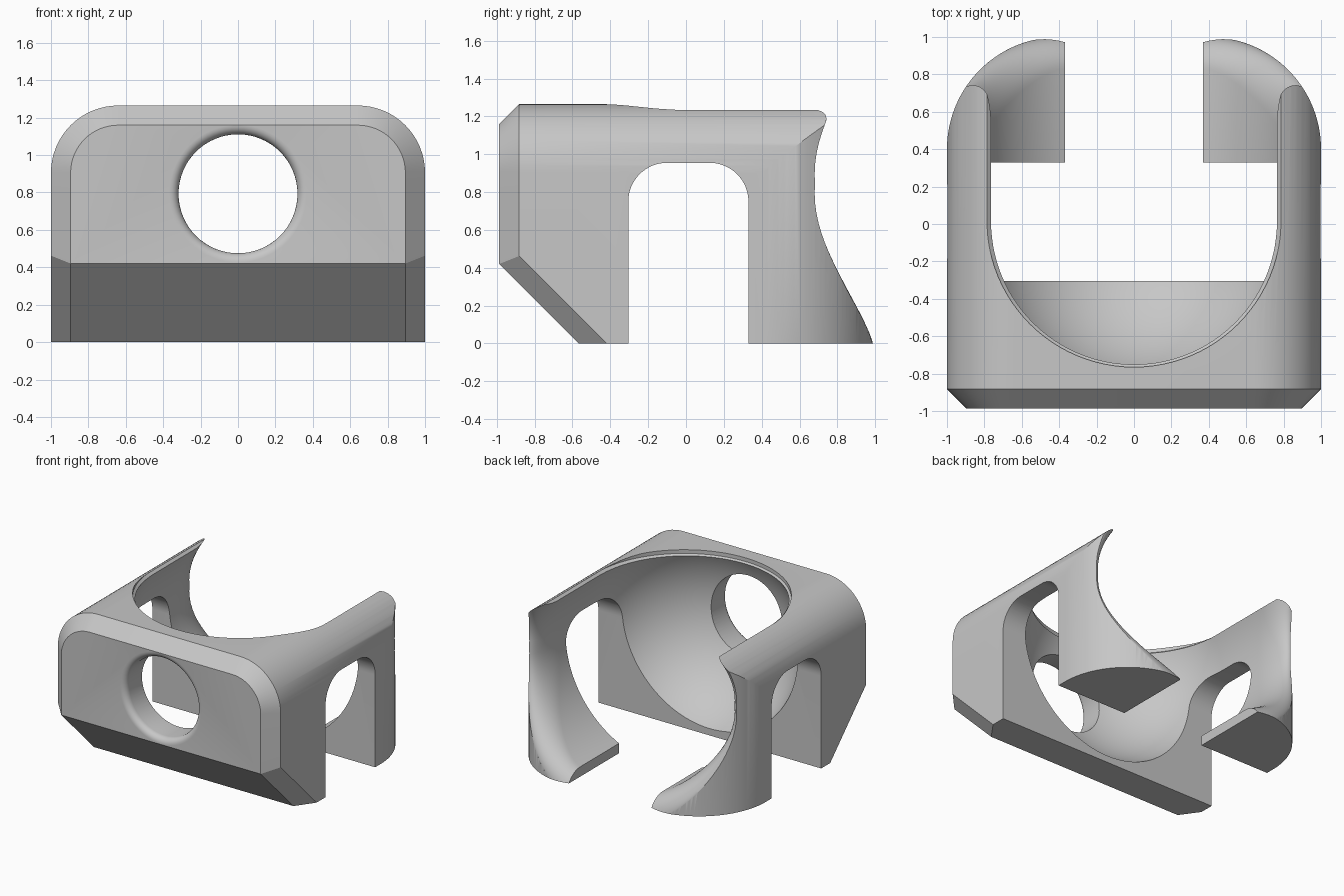
import bpy, bmesh
from math import sin, cos, pi, sqrt
from mathutils import Vector

if "Cube" in bpy.data.objects:
    bpy.data.objects.remove(bpy.data.objects["Cube"])


def loft(name, rings):
    """Skin matching rings of points and cap both ends."""
    bm = bmesh.new()
    loops = [[bm.verts.new(p) for p in ring] for ring in rings]
    n = len(loops[0])
    for a, b in zip(loops, loops[1:]):
        for i in range(n):
            j = (i + 1) % n
            bm.faces.new((a[i], a[j], b[j], b[i]))
    bm.faces.new(loops[0])
    bm.faces.new(loops[-1])
    bmesh.ops.recalc_face_normals(bm, faces=bm.faces)
    mesh = bpy.data.meshes.new(name)
    bm.to_mesh(mesh)
    bm.free()
    obj = bpy.data.objects.new(name, mesh)
    bpy.context.collection.objects.link(obj)
    return obj


def rounded_top(half, radius, low, high, steps=16):
    """Upright outline with two rounded upper corners."""
    right = [(half - radius + radius * cos(t), high - radius + radius * sin(t))
             for t in [pi / 2 * i / steps for i in range(steps + 1)]]
    right.insert(0, (half, low))
    return right + [(-x, z) for x, z in reversed(right)]


def slice_off(obj, point, normal):
    """Remove everything on the normal's side of a plane and close the cut."""
    bm = bmesh.new()
    bm.from_mesh(obj.data)
    cut = bmesh.ops.bisect_plane(bm, geom=bm.verts[:] + bm.edges[:] + bm.faces[:], dist=1e-5,
                                 plane_co=point, plane_no=normal, clear_outer=True)
    edges = [e for e in cut["geom_cut"] if isinstance(e, bmesh.types.BMEdge)]
    bmesh.ops.holes_fill(bm, edges=edges)
    bmesh.ops.recalc_face_normals(bm, faces=bm.faces)
    bm.to_mesh(obj.data)
    bm.free()


def boolean(obj, cutter, operation):
    cutter.hide_render = True
    mod = obj.modifiers.new("cut", "BOOLEAN")
    mod.object, mod.operation, mod.solver = cutter, operation, "EXACT"
    bpy.context.view_layer.objects.active = obj
    bpy.ops.object.modifier_apply(modifier=mod.name)
    bpy.data.objects.remove(cutter)


# Block with rounded upper edges and a chamfered front
FRONT, CHAMFER = -0.987, 0.105
outer = rounded_top(1, 0.36, 0, 1.265)
inset = rounded_top(1 - CHAMFER, 0.36 - CHAMFER, 0, 1.265 - CHAMFER)
body = loft("housing", [[(x, FRONT, z) for x, z in inset],
                        [(x, FRONT + CHAMFER, z) for x, z in outer],
                        [(x, 1.1, z) for x, z in outer]])

# Sloping underside of the front and its side chamfers
corner = Vector((1 - CHAMFER, FRONT, 0.42))
slope = Vector((0, 0.42, -0.42))
slice_off(body, corner, (0, -1, -1))
for s in (1, -1):
    p = Vector((s * corner.x, corner.y, corner.z))
    across = Vector((s, -0.42, 0)) - (p + slope)
    normal = slope.cross(across)
    slice_off(body, p, normal if normal.x * s > 0 else -normal)

# Rounded back corners in plan
ARC, ARC_Y = 0.6, 0.4
plan = [(x, y + ARC_Y) for x, y in rounded_top(1, ARC, -2, ARC, 32)]
boolean(body, loft("plan_cutter", [[(x, y, z) for x, y in plan] for z in (-1, 2)]), "INTERSECT")

# Hollow: ball-shaped front running into a round tunnel with a rounded-over back edge
R, MID_Y, MID_Z = 0.85, 0.01, 0.845
section = [(sin(t), -cos(t)) for t in [2 * pi * i / 112 for i in range(112)]]


def back_ring(tau):
    """One step of the rounded back edge, longer where the outer wall runs shallow."""
    ring = []
    for u, w in section:
        flare = 0.08 + 0.09 * abs(w) ** 1.3
        x = max(0, (R + flare) * abs(u) - (1 - ARC))
        edge = ARC_Y + sqrt(ARC * ARC - x * x)
        reach = 0.17 + 0.1 * max(0, 2 * abs(u) - 1)
        r = R + flare * (1 - cos(tau))
        ring.append((u * r, edge - reach * (1 - sin(tau)), MID_Z + w * r))
    return ring


rings = [[(u * R * sin(a), MID_Y - R * cos(a), MID_Z + w * R * sin(a)) for u, w in section]
         for a in [0.002] + [pi / 2 * i / 32 for i in range(1, 33)]]
rings += [back_ring(pi / 2 * i / 14) for i in range(15)]
rings.append([(x, 1.5, z) for x, y, z in rings[-1]])
boolean(body, loft("hollow_cutter", rings), "DIFFERENCE")


# Open top with a narrow sloping rim
def rim_ring(r, z):
    arc = [(r * cos(t), 0.022 - r * sin(t), z) for t in [pi * i / 48 for i in range(49)]]
    return [(r, 1.5, z)] + arc + [(-r, 1.5, z)]


boolean(body, loft("rim_cutter", [rim_ring(r, z) for r, z in
                                  ((0.765, 1.1), (0.765, 1.217), (0.787, 1.235), (0.787, 1.6))]),
        "DIFFERENCE")

# Arched side openings
arch = rounded_top(0.3175, 0.205, -0.5, 0.955)
boolean(body, loft("arch_cutter", [[(x, y + 0.0125, z) for y, z in arch] for x in (-2, 2)]),
        "DIFFERENCE")

# Gap between the back legs
gap = [(-0.37, -0.5), (0.37, -0.5), (0.37, 2), (-0.37, 2)]
boolean(body, loft("gap_cutter", [[(x, y, z) for x, z in gap] for y in (0.2, 2)]), "DIFFERENCE")

# Round front hole with a softened outer rim
HOLE, HOLE_Z, FILLET = 0.318, 0.793, 0.05
circle = [2 * pi * i / 64 for i in range(64)]


def hole_ring(r, y):
    return [(r * cos(t), y, HOLE_Z + r * sin(t)) for t in circle]


lens = [hole_ring(HOLE + FILLET, FRONT - 0.1)]
lens += [hole_ring(HOLE + FILLET * (1 - sin(t)), FRONT + FILLET * (1 - cos(t)))
         for t in [pi / 2 * i / 6 for i in range(7)]]
lens.append(hole_ring(HOLE, -0.45))
boolean(body, loft("hole_cutter", lens), "DIFFERENCE")

# Plain grey finish
grey = bpy.data.materials.new("grey")
grey.use_nodes = True
colour = (0.57, 0.57, 0.57, 1)
grey.diffuse_color = colour
grey.node_tree.nodes["Principled BSDF"].inputs["Base Color"].default_value = colour
body.data.materials.clear()
body.data.materials.append(grey)
for poly in body.data.polygons:
    poly.material_index = 0

bpy.ops.object.select_all(action="DESELECT")
body.select_set(True)
bpy.context.view_layer.objects.active = body
bpy.ops.object.shade_smooth_by_angle(angle=0.5)
